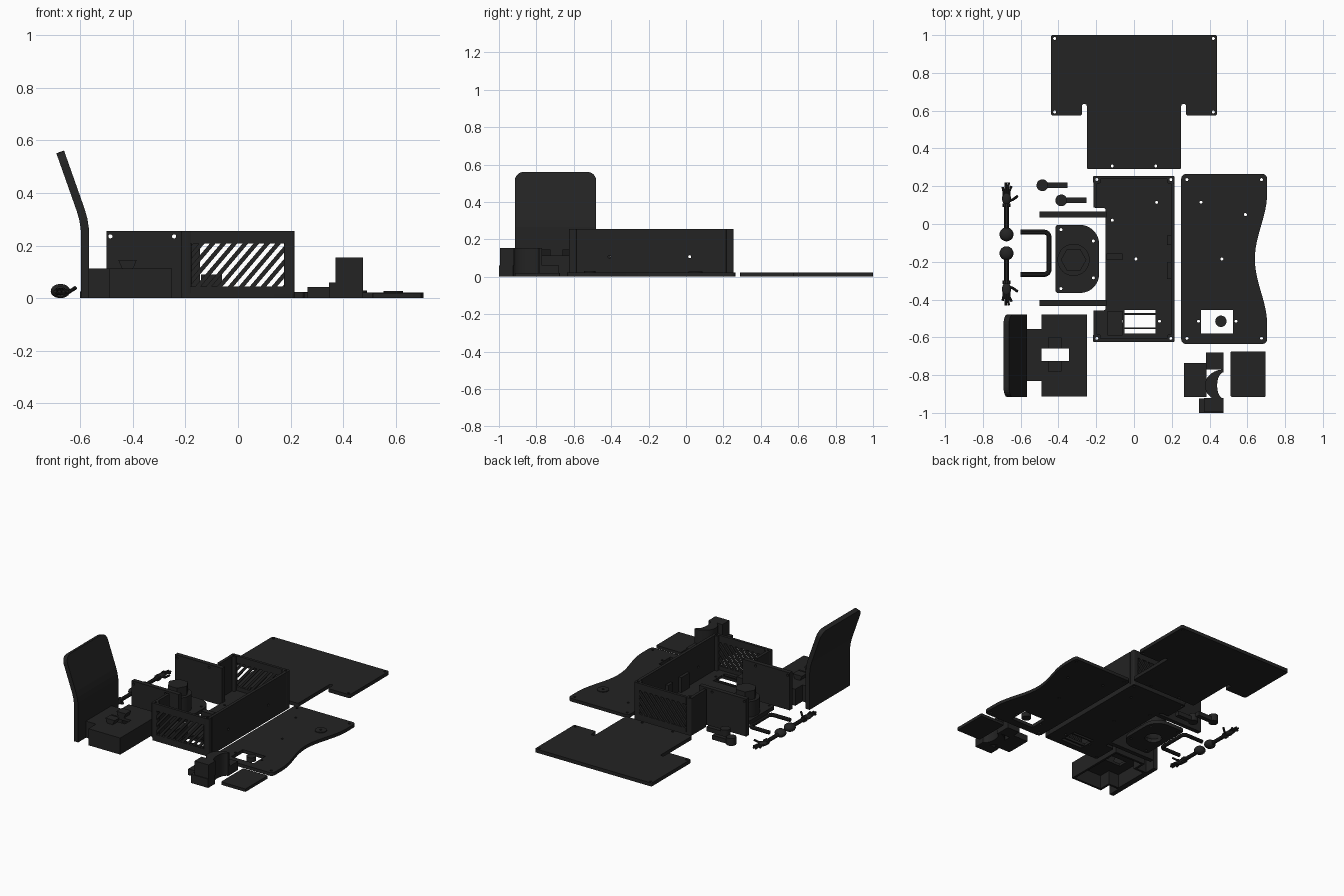
import bpy, bmesh, math
from mathutils import Vector, Matrix

if "Cube" in bpy.data.objects:
    bpy.data.objects.remove(bpy.data.objects["Cube"])

black = bpy.data.materials.new("matte_black")
black.diffuse_color = (0.017, 0.017, 0.017, 1)
black.use_nodes = True
black.node_tree.nodes["Principled BSDF"].inputs["Base Color"].default_value = black.diffuse_color
AXES = {'z': lambda u, v, w: (u, v, w), 'y': lambda u, v, w: (u, w, v), 'x': lambda u, v, w: (w, u, v)}


def finish(name, bm, smooth=False):
    bmesh.ops.recalc_face_normals(bm, faces=bm.faces[:])
    me = bpy.data.meshes.new(name)
    bm.to_mesh(me)
    bm.free()
    me.materials.append(black)
    ob = bpy.data.objects.new(name, me)
    bpy.context.collection.objects.link(ob)
    if smooth:
        bpy.context.view_layer.objects.active = ob
        ob.select_set(True)
        bpy.ops.object.shade_smooth_by_angle(angle=math.radians(35))
        ob.select_set(False)
    return ob


def prism(name, pts, lo, hi, axis='z', radius=0.0):
    """Outline extruded along an axis, its sharp corners rounded."""
    bm = bmesh.new()
    f = bm.faces.new([bm.verts.new((u, v, 0)) for u, v in pts])
    if radius:
        sharp = [l.vert for l in f.loops if abs(l.calc_angle() - math.pi) > 0.9]
        bmesh.ops.bevel(bm, geom=sharp, offset=radius, segments=5, profile=0.5, affect='VERTICES')
    ext = bmesh.ops.extrude_face_region(bm, geom=bm.faces[:])
    top = {g for g in ext['geom'] if isinstance(g, bmesh.types.BMVert)}
    for v in bm.verts:
        v.co = AXES[axis](v.co.x, v.co.y, hi if v in top else lo)
    return finish(name, bm, radius > 0 or len(pts) > 12)


def rect(a, b, c, d):
    return [(a, c), (b, c), (b, d), (a, d)]


def box(name, x0, x1, y0, y1, z0, z1, radius=0.0):
    return prism(name, rect(x0, x1, y0, y1), z0, z1, radius=radius)


def disc(name, x, y, r, z0, z1, n=40):
    return prism(name, [(x + r * math.cos(math.tau * i / n), y + r * math.sin(math.tau * i / n))
                        for i in range(n)], z0, z1)


def cut(ob, cutter):
    m = ob.modifiers.new("cut", 'BOOLEAN')
    m.object = cutter
    m.solver = 'EXACT'
    cutter.hide_render = True
    cutter.display_type = 'WIRE'


def drill(ob, spots, lo, hi, axis='z', r=0.008):
    bm = bmesh.new()
    for u, v in spots:
        rings = [[bm.verts.new(AXES[axis](u + r * math.cos(math.tau * i / 12), v + r * math.sin(math.tau * i / 12), w))
                  for i in range(12)] for w in (lo, hi)]
        for ring in rings:
            bm.faces.new(ring)
        for i in range(12):
            j = (i + 1) % 12
            bm.faces.new((rings[0][i], rings[0][j], rings[1][j], rings[1][i]))
    cut(ob, finish(ob.name + "_hole_cutter", bm))


def tube(name, pts, r):
    cu = bpy.data.curves.new(name, 'CURVE')
    cu.dimensions, cu.bevel_depth, cu.bevel_resolution, cu.use_fill_caps = '3D', r, 3, True
    sp = cu.splines.new('POLY')
    sp.points.add(len(pts) - 1)
    for p, c in zip(sp.points, pts):
        p.co = (*c, 1)
    tmp = bpy.data.objects.new(name, cu)
    bm = bmesh.new()
    bm.from_mesh(bpy.data.meshes.new_from_object(tmp))
    bpy.data.objects.remove(tmp)
    return finish(name, bm, True)


def ball(name, c, s):
    bm = bmesh.new()
    bmesh.ops.create_uvsphere(bm, u_segments=24, v_segments=14, radius=1,
                              matrix=Matrix.Translation(c) @ Matrix.Diagonal((*s, 1)))
    return finish(name, bm, True)


# T-shaped back panel
half = [(0.25, 0.29), (0.25, 0.635), (0.275, 0.635), (0.275, 0.575), (0.44, 0.575), (0.44, 1.0)]
t_panel = prism("back_panel", half + [(-x, y) for x, y in reversed(half)], 0, 0.024, radius=0.01)
drill(t_panel, [(s * x, y) for s in (-1, 1) for x, y in ((0.42, 0.982), (0.42, 0.593), (0.115, 0.307))], -0.1, 0.1)

# Top panel with a scooped edge
scoop = []
for i in range(25):
    y = -0.535 + 0.7 * i / 24
    scoop.append((0.705 - 0.065 * (0.5 + 0.5 * math.cos(math.pi * (y + 0.185) / 0.35)), y))
top_panel = prism("scooped_panel", [(0.25, 0.265), (0.25, -0.635), (0.705, -0.635)] + scoop + [(0.705, 0.265)],
                  0, 0.022, radius=0.025)
cut(top_panel, box("panel_window_cutter", 0.355, 0.525, -0.58, -0.455, -0.1, 0.1))
drill(top_panel, [(0.28, 0.235), (0.675, 0.235), (0.28, -0.605), (0.675, -0.605), (0.342, -0.515),
                  (0.54, -0.515), (0.465, -0.185), (0.355, 0.115), (0.59, 0.05)], -0.1, 0.1)
ring = disc("panel_ring", 0.59, 0.05, 0.037, 0.02, 0.027)
drill(ring, [(0.59, 0.05)], -0.1, 0.1)
disc("round_button", 0.46, -0.515, 0.03, 0, 0.03)

# Case floor with window
floor = prism("case_floor", [(-0.215, -0.625), (0.215, -0.625), (0.215, 0.255), (-0.215, 0.255), (-0.215, 0.085),
                             (-0.15, 0.085), (-0.15, -0.457), (-0.215, -0.457)], 0, 0.018, radius=0.012)
cut(floor, box("floor_window_cutter", -0.05, 0.115, -0.58, -0.455, -0.1, 0.1))
corners = [(x, y) for x in (-0.197, 0.195) for y in (-0.605, 0.235)]
drill(floor, corners + [(-0.115, 0.02), (0.12, 0.115), (0.01, -0.185), (-0.065, -0.515), (0.135, -0.515)], -0.1, 0.1)
for y in (-0.477, -0.552):
    box("window_bar", -0.05, 0.115, y - 0.005, y + 0.005, 0, 0.018)
box("switch_block", -0.14, -0.06, -0.59, -0.46, 0.018, 0.09)
box("floor_tab", -0.145, -0.06, -0.19, -0.155, 0.018, 0.05)

# Case corner posts and walls
for x, y in corners:
    post = box("corner_post", x - 0.02, x + 0.02, y - 0.02, y + 0.02, 0.018, 0.255, 0.008)
    drill(post, [(x, y)], -0.1, 0.4)
side = box("case_side_wall", 0.195, 0.215, -0.585, 0.215, 0.018, 0.255)
drill(side, [(-0.41, 0.107), (0.02, 0.107)], 0.1, 0.3, 'x')
for y0, y1 in ((-0.585, -0.457), (0.087, 0.215)):
    box("side_return", -0.215, -0.195, y0, y1, 0.018, 0.255)
for y0, y1 in ((-0.11, -0.06), (-0.29, -0.2)):
    box("wall_bracket", 0.175, 0.195, y0, y1, 0.018, 0.12)

# Front and back grills: frame with slanted bars
GX, GZ0, GZ1 = 0.177, 0.045, 0.207
for y in (-0.625, 0.237):
    y2 = y + 0.018
    box("grill_bottom", -0.18, 0.18, y, y2, 0.018, GZ0)
    box("grill_top", -0.18, 0.18, y, y2, GZ1, 0.255)
    for i in range(-8, 9):
        c = i * 0.0415
        bm = bmesh.new()
        bm.faces.new([bm.verts.new((u, v, 0)) for u, v in rect(-GX, GX, GZ0, GZ1)])
        for off, sgn in ((-0.0105, -1), (0.0105, 1)):
            if len(bm.faces):
                bmesh.ops.bisect_plane(bm, geom=bm.verts[:] + bm.edges[:] + bm.faces[:],
                                       plane_co=(c + off, 0.126, 0), plane_no=Vector((sgn, -sgn * 0.85, 0)),
                                       clear_outer=True)
        outline = [tuple(v.co.xy) for f in bm.faces for v in f.verts]
        bm.free()
        if len(outline) > 2:
            prism("grill_bar", outline, y + 0.001, y2 - 0.001, 'y')

# Two upright side plates
for y in (0.05, -0.418):
    plate = prism("upright_plate", rect(-0.5, -0.145, 0, 0.255), y - 0.015, y + 0.015, 'y')
    drill(plate, [(-0.485, 0.235), (-0.243, 0.235)], y - 0.1, y + 0.1, 'y')

# Rounded mount plate with hollow hub
arcs = [(-0.285 + 0.1 * math.cos(a), cy + 0.1 * math.sin(a)) for cy, s in ((-0.265, -90), (-0.105, 0))
        for a in (math.radians(s + 10 * k) for k in range(10))]
mount = prism("mount_plate", [(-0.415, -0.005), (-0.415, -0.365)] + arcs, 0, 0.025, radius=0.012)
drill(mount, [(-0.387, -0.03), (-0.387, -0.342), (-0.215, -0.09), (-0.215, -0.285)], -0.1, 0.1)
drill(mount, [(-0.32, -0.19)], -0.1, 0.1, r=0.055)
hub = disc("mount_hub", -0.32, -0.19, 0.085, 0.025, 0.13)
cut(hub, disc("hub_cutter", -0.32, -0.19, 0.055, -0.1, 0.12))
disc("hub_hexagon", -0.32, -0.19, 0.068, 0.13, 0.19, 6)

# Handle loop
bend = [(-0.475 + 0.025 * math.cos(a), cy + 0.025 * math.sin(a), 0.013) for cy, s in ((-0.242, -90), (-0.068, 0))
        for a in (math.radians(s + 15 * k) for k in range(7))]
tube("handle_loop", [(-0.6, -0.267, 0.013)] + bend + [(-0.6, -0.043, 0.013)], 0.013)

# Two levers
for x, y in ((-0.485, 0.205), (-0.385, 0.125)):
    disc("lever_knob", x, y, 0.031, 0, 0.05)
    box("lever_bar", x + 0.02, x + 0.133, y - 0.015, y + 0.015, 0, 0.03)

# Two mirrored arms
for m in (1, -1):
    def P(x, y, z=0.025):
        return (-0.675 + x, -0.105 + m * y, z)
    ball("shoulder_ball", P(0, 0.05, 0.027), (0.037, 0.037, 0.027))
    tube("arm", [P(0, 0.06), P(0, 0.21)], 0.013)
    tube("cuff", [P(0, 0.195), P(0, 0.213)], 0.021)
    ball("palm", P(0, 0.24), (0.024, 0.034, 0.014))
    for x0, x1, y1 in ((-0.016, -0.02, 0.3), (-0.005, -0.004, 0.325), (0.006, 0.012, 0.325), (0.015, 0.027, 0.305)):
        tube("finger", [P(x0, 0.25), P(x0, 0.28, 0.03), P(x1, y1, 0.025)], 0.0065)
    tube("thumb", [P(0.01, 0.225), P(0.035, 0.235, 0.025), P(0.058, 0.252, 0.04)], 0.007)

# Seat back: bent sheet with rounded top corners
path = [Vector(p) for p in ((-0.581, 0), (-0.581, 0.23), (-0.5825, 0.265), (-0.588, 0.3), (-0.598, 0.335),
                            (-0.676, 0.556))]
left, right = [], []
for i, p in enumerate(path):
    d = (path[min(i + 1, 5)] - path[max(i - 1, 0)]).normalized()
    n = Vector((-d.y, d.x)) * 0.0155
    left.append(tuple(p + n))
    right.append(tuple(p - n))
right[0], left[0] = (right[0][0], 0), (left[0][0], 0)
seat_back = prism("seat_back", right + left[::-1], -0.915, -0.48, 'y')
bm = bmesh.new()
bm.from_mesh(seat_back.data)
tips = [e for e in bm.edges if all(v.co.z > 0.52 for v in e.verts) and abs(e.verts[0].co.y - e.verts[1].co.y) < 0.01]
bmesh.ops.bevel(bm, geom=tips, offset=0.05, segments=6, profile=0.5, affect='EDGES')
bm.to_mesh(seat_back.data)
bm.free()


# Seat base: hollow shell with slot and collar
def seat_outline(t):
    return [(-0.57 + t, -0.83 + t), (-0.49 + t, -0.83 + t), (-0.49 + t, -0.912 + t), (-0.25 - t, -0.912 + t),
            (-0.25 - t, -0.478 - t), (-0.49 + t, -0.478 - t), (-0.49 + t, -0.555 - t), (-0.57 + t, -0.555 - t)]


seat = prism("seat_base", seat_outline(0), 0, 0.113)
cut(seat, prism("seat_hollow_cutter", seat_outline(0.015), -0.1, 0.095))
cut(seat, box("seat_slot_cutter", -0.49, -0.345, -0.725, -0.66, 0.08, 0.2))
for y0, y1 in ((-0.78, -0.725), (-0.66, -0.6)):
    prism("seat_collar", [(-0.44, 0.11), (-0.4, 0.11), (-0.385, 0.145), (-0.455, 0.145)], y0, y1, 'y')

# Half-round holder bracket
box("holder_wing", 0.265, 0.385, -0.915, -0.735, 0, 0.042)
box("holder_block", 0.345, 0.475, -1.0, -0.925, 0, 0.06)
box("holder_post", 0.37, 0.475, -0.995, -0.92, 0.06, 0.155)
box("holder_tab", 0.38, 0.475, -0.77, -0.68, 0, 0.06)
angles = [math.radians(90 + 15 * k) for k in range(13)]
prism("holder_cup", [(0.475 + 0.1 * math.cos(a), -0.855 + 0.085 * math.sin(a)) for a in angles]
      + [(0.475 + 0.035 * math.cos(a), -0.855 + 0.07 * math.sin(a)) for a in reversed(angles)], 0, 0.155)

# Loose flat cover
box("flat_cover", 0.512, 0.697, -0.915, -0.675, 0, 0.02, 0.005)
